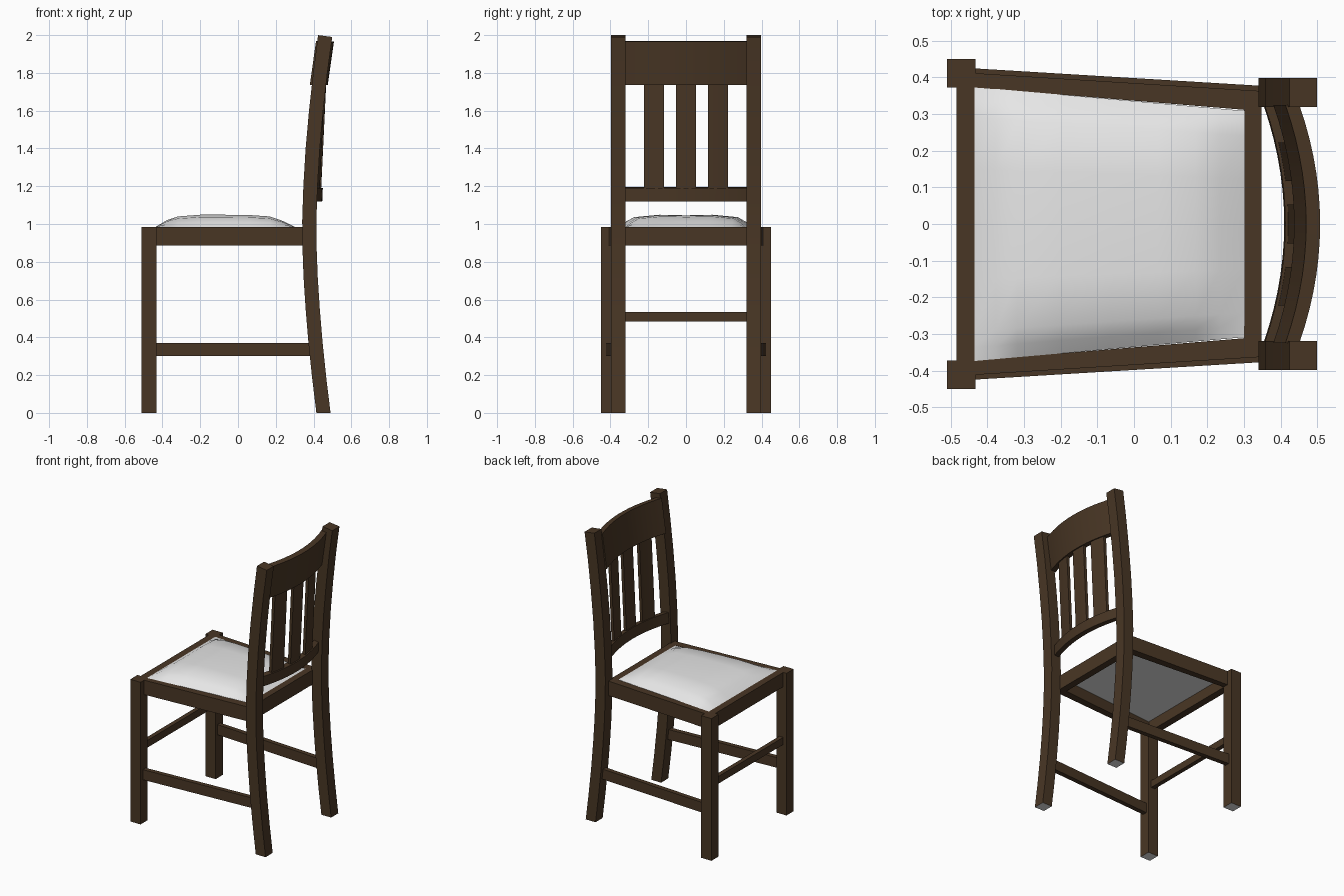
import bpy, bmesh

if "Cube" in bpy.data.objects:
    bpy.data.objects.remove(bpy.data.objects["Cube"])


def mat(name, col):
    m = bpy.data.materials.new(name)
    m.diffuse_color = (*col, 1)
    m.use_nodes = True
    m.node_tree.nodes["Principled BSDF"].inputs["Base Color"].default_value = m.diffuse_color
    return m


WOOD = mat("dark_brown_wood", (0.066, 0.037, 0.018))
PALE = mat("pale_grey", (0.8, 0.8, 0.8))


def finish(name, bm, mats, smooth=True):
    bmesh.ops.recalc_face_normals(bm, faces=bm.faces)
    me = bpy.data.meshes.new(name)
    bm.to_mesh(me)
    bm.free()
    for m in mats:
        me.materials.append(m)
    ob = bpy.data.objects.new(name, me)
    bpy.context.collection.objects.link(ob)
    if smooth:
        bpy.ops.object.select_all(action='DESELECT')
        ob.select_set(True)
        bpy.context.view_layer.objects.active = ob
        bpy.ops.object.shade_smooth_by_angle(angle=0.6)
    return ob


def loft(name, rings, smooth=False, feet=False):
    """Bridge a list of four-point sections and cap both ends."""
    bm = bmesh.new()
    vs = [[bm.verts.new(p) for p in r] for r in rings]
    for a, b in zip(vs, vs[1:]):
        for i in range(4):
            j = (i + 1) % 4
            bm.faces.new((a[i], a[j], b[j], b[i]))
    bm.faces.new(vs[0])
    bm.faces.new(vs[-1])
    if feet:  # pale pads under the legs
        for f in bm.faces:
            if f.calc_center_median().z < 0.001:
                f.material_index = 1
    return finish(name, bm, [WOOD, PALE] if feet else [WOOD], smooth)


def rect(x0, x1, y0, y1, z):
    return [(x0, y0, z), (x1, y0, z), (x1, y1, z), (x0, y1, z)]


def box(name, x0, x1, y0, y1, z0, z1, feet=False):
    return loft(name, [rect(x0, x1, y0, y1, z0), rect(x0, x1, y0, y1, z1)], feet=feet)


# front edge of the curved back legs: (z, x)
LEG = [(0, .415), (.18, .393), (.37, .373), (.55, .358), (.72, .347), (.88, .341),
       (1.02, .34), (1.2, .346), (1.4, .358), (1.6, .376), (1.8, .398), (2.0, .424)]

for s, side in ((-1, "right"), (1, "left")):
    # legs
    box("front_leg_" + side, -.51, -.432, s * .372, s * .45, 0, .985, feet=True)
    rings = [rect(x, x + .075, s * .32, s * .398, z) for z, x in LEG]
    rings[-1] = [(x, y, z - (.01 if x > .45 else 0)) for x, y, z in rings[-1]]
    loft("back_leg_" + side, rings, smooth=True, feet=True)

    # tapered side rails and side stretchers
    def tapered(name, x0, x1, outer, inner, z0, z1):
        loft(name, [[(x, s * i, z0), (x, s * o, z0), (x, s * o, z1), (x, s * i, z1)]
                    for x, o, i in ((x0, outer[0], inner[0]), (x1, outer[1], inner[1]))])
    tapered("side_rail_" + side, -.44, .345, (.412, .363), (.373, .308), .885, .985)
    tapered("side_stretcher_" + side, -.44, .40, (.425, .374), (.393, .342), .30, .37)

# front and back rails, front stretcher
box("front_rail", -.485, -.435, -.38, .38, .885, .985)
box("back_rail", .30, .348, -.33, .33, .885, .985)
box("front_stretcher", -.485, -.455, -.38, .38, .485, .535)

# bowed backrest: centre line leans back with height
LEAN = [(1.12, .428), (1.195, .431), (1.735, .456), (1.97, .489)]


def bow(y, z):
    for (z0, a), (z1, b) in zip(LEAN, LEAN[1:]):
        if z <= z1 + 1e-6:
            break
    return a + (b - a) * (z - z0) / (z1 - z0) - .055 * (y / .32) ** 2


def bowed(name, y0, y1, z0, z1, t, n):
    rings = []
    for k in range(n + 1):
        y = y0 + (y1 - y0) * k / n
        a, b = bow(y, z0), bow(y, z1)
        rings.append([(a - t, y, z0), (a + t, y, z0), (b + t, y, z1 - .005), (b - t, y, z1)])
    loft(name, rings, smooth=True)


bowed("top_back_rail", -.325, .325, 1.735, 1.97, .019, 14)
bowed("lower_back_rail", -.325, .325, 1.12, 1.195, .018, 14)
for i, y in enumerate((-.17, 0, .17)):
    bowed("back_slat_%d" % (i + 1), y - .053, y + .053, 1.19, 1.74, .010, 3)

# domed seat cushion
U = [0, .08, .16, .32, .5, .68, .82, .91, 1]
H = [0, .55, .86, 1, 1, .97, .86, .5, 0]
V = [-1, -.9, -.78, -.4, 0, .4, .78, .9, 1]
W = [0, .4, .8, 1, .95, 1, .8, .4, 0]
bm = bmesh.new()
grid = []
for u, h in zip(U, H):
    half = .374 + (.309 - .374) * u
    grid.append([bm.verts.new((-.436 + .737 * u, v * half, .985 + .064 * h * w))
                 for v, w in zip(V, W)])
n = len(U)
for i in range(n - 1):
    for j in range(n - 1):
        bm.faces.new((grid[i][j], grid[i + 1][j], grid[i + 1][j + 1], grid[i][j + 1]))
rim = [e for e in bm.edges if e.is_boundary]
low = bmesh.ops.extrude_edge_only(bm, edges=rim)["geom"]
for v in low:
    if isinstance(v, bmesh.types.BMVert):
        v.co.z = .96
bmesh.ops.contextual_create(bm, geom=[e for e in low if isinstance(e, bmesh.types.BMEdge)])
finish("seat_cushion", bm, [PALE])
